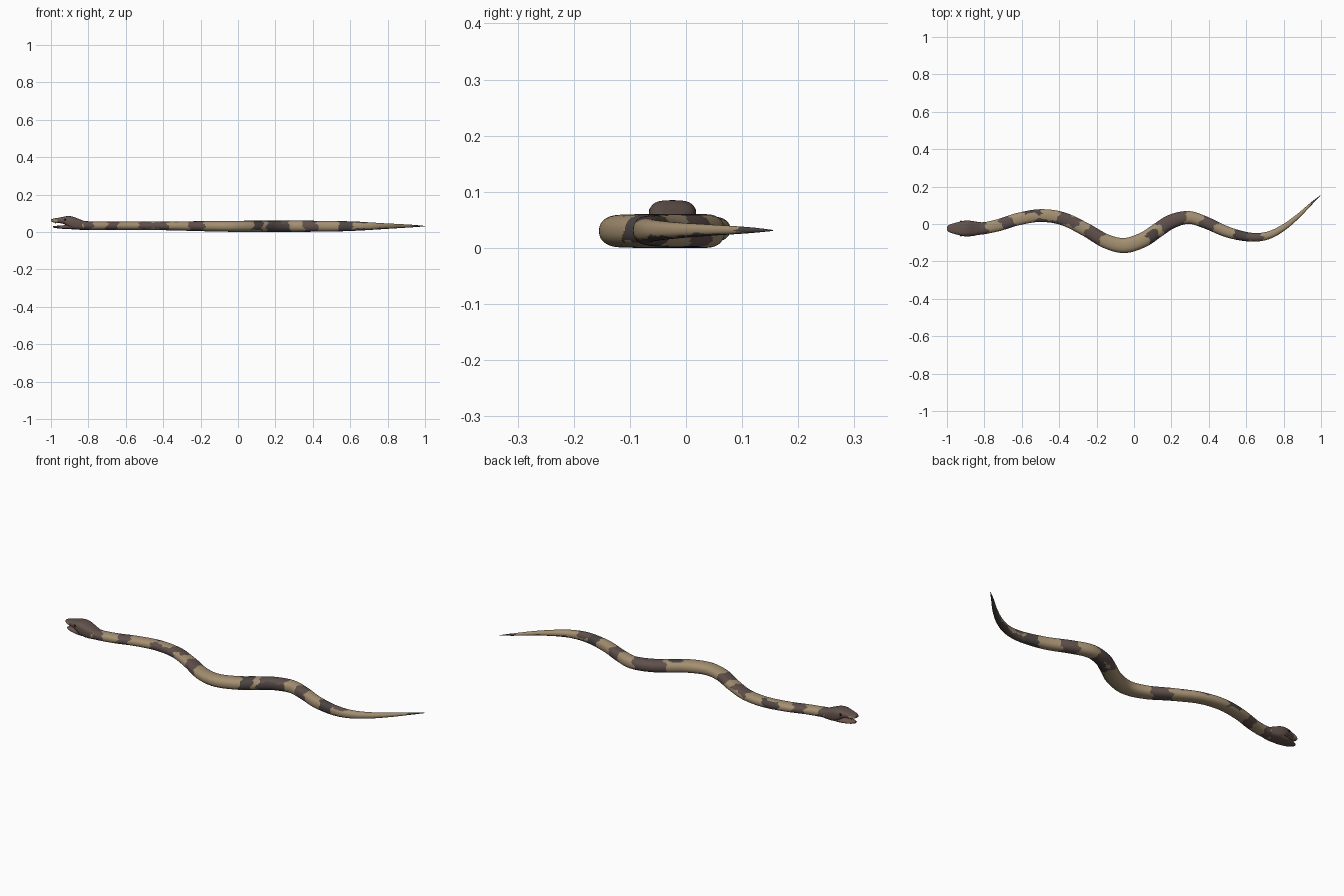
import bpy, bmesh, math
from mathutils import Vector

if "Cube" in bpy.data.objects:
    bpy.data.objects.remove(bpy.data.objects["Cube"])


def mat(name, r, g, b):
    m = bpy.data.materials.new(name)
    m.diffuse_color = (r, g, b, 1)
    m.use_nodes = True
    m.node_tree.nodes["Principled BSDF"].inputs["Base Color"].default_value = m.diffuse_color
    return m


TAN = mat("tan scales", 0.37, 0.275, 0.165)
BROWN = mat("dark brown band", 0.115, 0.08, 0.072)
GREY = mat("dark grey band", 0.072, 0.06, 0.056)
HEAD = mat("head brown", 0.125, 0.085, 0.072)
MOUTH = mat("mouth lining", 0.18, 0.10, 0.085)
BLACK = mat("eye black", 0.01, 0.01, 0.01)
IVORY = mat("ivory fang", 0.6, 0.52, 0.4)


def spline(rows, steps):
    """Smooth (Catmull-Rom) interpolation through rows of numbers."""
    out = []
    n = len(rows)
    for i in range(n - 1):
        p0, p1, p2, p3 = (rows[max(0, min(n - 1, i + k))] for k in (-1, 0, 1, 2))
        for s in range(steps):
            t = s / steps
            out.append([0.5 * (2 * b + (c - a) * t + (2 * a - 5 * b + 4 * c - d) * t * t
                               + (3 * b - a - 3 * c + d) * t ** 3)
                        for a, b, c, d in zip(p0, p1, p2, p3)])
    out.append(list(rows[-1]))
    return out


def loft(name, rows, steps, sides, mats, rule, power=1.0):
    """Skin oval rings; each row is x, y, half width, low z, high z."""
    st = spline(rows, steps)
    bm = bmesh.new()
    rings = []
    for i, (x, y, w, lo, hi) in enumerate(st):
        a, b = st[max(i - 1, 0)], st[min(i + 1, len(st) - 1)]
        t = Vector((b[0] - a[0], b[1] - a[1], 0)).normalized()
        nrm = Vector((-t.y, t.x, 0))
        ring = []
        for k in range(sides):
            ang = 2 * math.pi * k / sides
            c, s = math.cos(ang), math.sin(ang)
            c = math.copysign(abs(c) ** power, c)
            s = math.copysign(abs(s) ** power, s)
            ring.append(bm.verts.new(Vector((x, y, (lo + hi) / 2)) + nrm * (w * c)
                                     + Vector((0, 0, (hi - lo) / 2 * s))))
        rings.append(ring)
    for i in range(len(rings) - 1):
        for k in range(sides):
            j = (k + 1) % sides
            f = bm.faces.new((rings[i][k], rings[i][j], rings[i + 1][j], rings[i + 1][k]))
            f.material_index = rule((st[i][0] + st[i + 1][0]) / 2, 2 * math.pi * (k + 0.5) / sides)
    bm.faces.new(rings[0]).material_index = rule(st[0][0], 0)
    bm.faces.new(rings[-1]).material_index = rule(st[-1][0], 0)
    bmesh.ops.recalc_face_normals(bm, faces=bm.faces)
    me = bpy.data.meshes.new(name)
    bm.to_mesh(me)
    bm.free()
    ob = bpy.data.objects.new(name, me)
    bpy.context.collection.objects.link(ob)
    for m in mats:
        me.materials.append(m)
    smooth(ob)
    return ob


def smooth(ob):
    bpy.ops.object.select_all(action='DESELECT')
    ob.select_set(True)
    bpy.context.view_layer.objects.active = ob
    bpy.ops.object.shade_smooth_by_angle(angle=math.radians(50))


# Body bands: start x, end x, centre angle (0 = back, 90 = top), half span, material
BANDS = [(-0.9, -0.84, 90, 180, 3), (-0.83, -0.785, 90, 180, 1), (-0.71, -0.65, 90, 180, 1),
         (-0.58, -0.50, 20, 50, 2), (-0.53, -0.36, 170, 48, 1), (-0.41, -0.30, 75, 55, 1),
         (-0.25, -0.17, 90, 180, 1), (0.065, 0.115, 140, 85, 2), (0.14, 0.275, 40, 105, 1),
         (0.14, 0.275, 200, 90, 2), (0.36, 0.435, 90, 180, 1), (0.54, 0.61, 90, 180, 2),
         (0.61, 0.69, 70, 60, 1), (0.60, 0.72, 275, 60, 1), (0.72, 0.94, 280, 60, 2),
         (0.94, 1.1, 90, 180, 2)]


def body_rule(x, a):
    wob = 0.008 * math.sin(2 * a + 9 * x) + 0.005 * math.sin(5 * a + 31 * x)
    deg = math.degrees(a)
    for x0, x1, mid, span, m in BANDS:
        off = abs((deg - mid + 180) % 360 - 180)
        edge = span + 12 * math.sin(60 * x) + 6 * math.sin(170 * x)
        if x0 < x + wob < x1 and (span >= 180 or off < edge):
            return m
    return 0


# Winding body tapering to the tail
body = [(-0.86, -0.024, 0.037, 0.012, 0.064), (-0.80, -0.022, 0.032, 0.011, 0.057),
        (-0.72, -0.005, 0.032, 0.011, 0.055), (-0.62, 0.026, 0.033, 0.011, 0.055),
        (-0.50, 0.045, 0.034, 0.010, 0.056), (-0.38, 0.028, 0.035, 0.009, 0.056),
        (-0.26, -0.029, 0.036, 0.006, 0.057), (-0.15, -0.092, 0.038, 0.003, 0.058),
        (-0.05, -0.115, 0.040, 0.001, 0.059), (0.05, -0.084, 0.040, 0.000, 0.060),
        (0.13, -0.031, 0.039, 0.000, 0.060), (0.20, 0.013, 0.038, 0.000, 0.060),
        (0.29, 0.035, 0.034, 0.000, 0.060), (0.38, 0.009, 0.032, 0.001, 0.060),
        (0.50, -0.043, 0.029, 0.002, 0.059), (0.62, -0.070, 0.024, 0.006, 0.056),
        (0.71, -0.063, 0.021, 0.011, 0.051), (0.79, -0.025, 0.017, 0.016, 0.046),
        (0.87, 0.036, 0.012, 0.021, 0.042), (0.95, 0.111, 0.006, 0.026, 0.037),
        (0.998, 0.154, 0.001, 0.030, 0.032)]
loft("body", body, 20, 36, [TAN, BROWN, GREY, HEAD], body_rule, 0.88)


def skull_rule(x, a):
    if math.sin(a) < -0.75 and x < -0.925:
        return 1                                   # roof of the mouth
    return 2 if x < -0.968 and math.sin(a) < 0.3 else 0    # pale upper lip


# Skull with upper jaw
HY = -0.024
skull = [(-0.82, HY + 0.002, 0.031, 0.012, 0.057), (-0.85, HY, 0.038, 0.012, 0.069),
         (-0.88, HY, 0.042, 0.014, 0.081), (-0.905, HY, 0.042, 0.024, 0.085),
         (-0.93, HY, 0.037, 0.042, 0.082), (-0.96, HY, 0.029, 0.048, 0.076),
         (-0.985, HY, 0.021, 0.051, 0.072), (-1.0, HY, 0.010, 0.057, 0.067)]
loft("skull", skull, 5, 28, [HEAD, MOUTH, TAN], skull_rule, 0.65)

# Lower jaw, open
jaw = [(-0.87, HY, 0.038, 0.014, 0.046), (-0.91, HY, 0.036, 0.015, 0.040),
       (-0.94, HY, 0.030, 0.017, 0.035), (-0.97, HY, 0.022, 0.020, 0.033),
       (-0.99, HY, 0.010, 0.024, 0.032)]
loft("lower_jaw", jaw, 5, 24, [HEAD, MOUTH],
     lambda x, a: 1 if x < -0.90 and math.sin(a) > 0.75 else 0, 0.8)

# Eyes and fangs, mirrored left and right
for side, word in ((1, "left"), (-1, "right")):
    bpy.ops.mesh.primitive_uv_sphere_add(segments=16, ring_count=10, radius=0.006,
                                         location=(-0.925, HY + side * 0.036, 0.066))
    eye = bpy.context.object
    eye.name = word + "_eye"
    eye.data.materials.append(BLACK)
    smooth(eye)
    bpy.ops.mesh.primitive_cone_add(vertices=10, radius1=0.0005, radius2=0.003, depth=0.012,
                                    location=(-0.975, HY + side * 0.014, 0.047))
    fang = bpy.context.object
    fang.name = word + "_fang"
    fang.data.materials.append(IVORY)
    smooth(fang)
